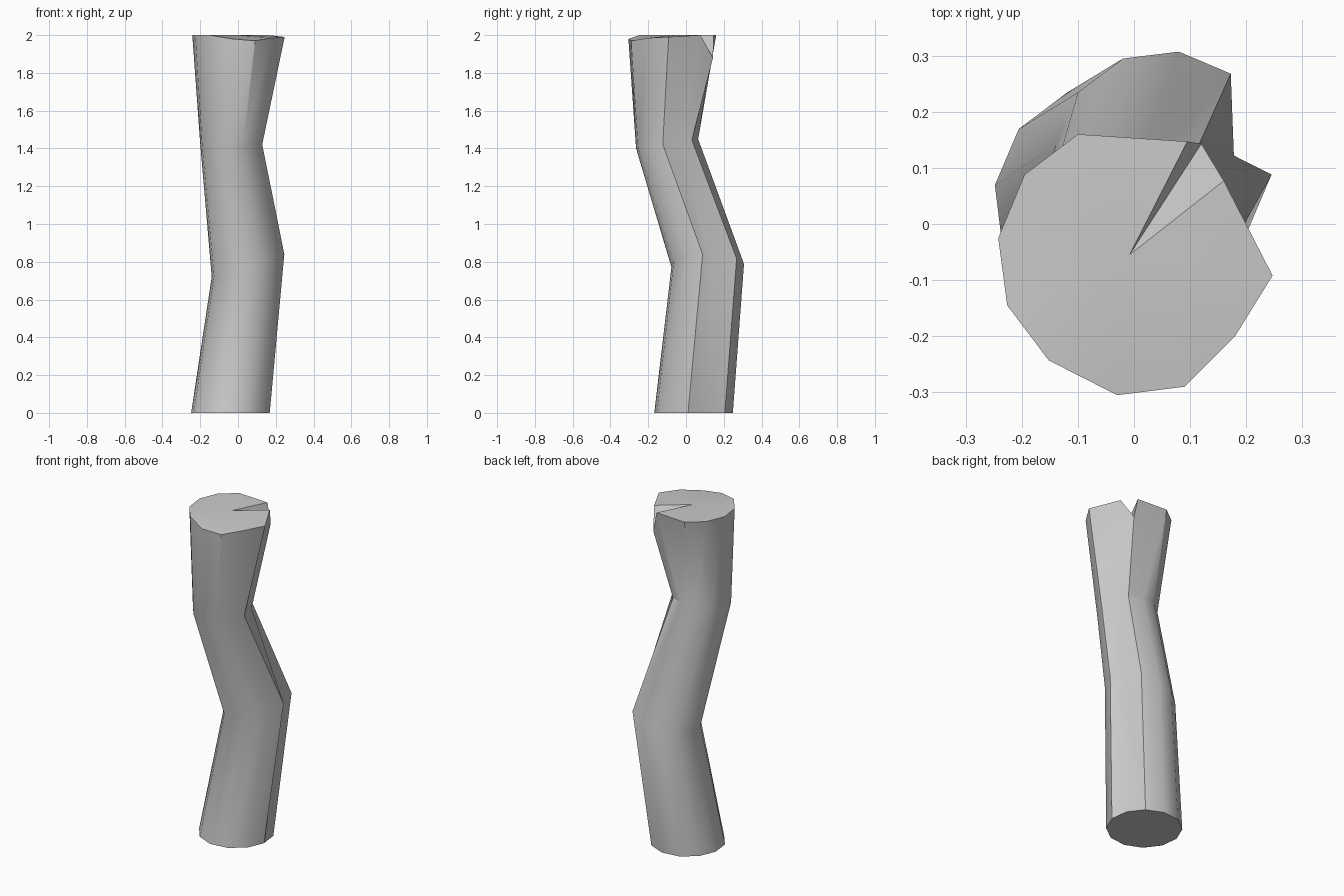
import bpy, bmesh
from math import cos, sin, radians

if "Cube" in bpy.data.objects:
    bpy.data.objects.remove(bpy.data.objects["Cube"])

SIDES, START = 12, -8   # every ring has a vertex each 30 degrees, from -8


def ring(cx, cy, cz, r, tilt_x=0.0, tilt_y=0.0):
    pts = []
    for i in range(SIDES):
        a = radians(START + 30 * i)
        dx, dy = r * cos(a), r * sin(a)
        pts.append((cx + dx, cy + dy, cz + tilt_x * dx + tilt_y * dy))
    return pts


# crooked trunk: base, lower bend, upper bend
base = ring(-0.04, 0.04, 0.0, 0.21)
lower_bend = ring(0.053, 0.115, 0.78, 0.194, tilt_x=0.31)
lower_bend[1] = (0.178, 0.122, 0.82)   # dent forming a groove
upper_bend = ring(-0.036, -0.1, 1.425, 0.166, tilt_y=0.15)

# irregular cut top, with the split at the third vertex
cut = [(0.247, -0.092, 1.99), (0.16, 0.077, 2), (0.12, 0.143, 1.88),
       (0.095, 0.147, 2), (-0.10, 0.16, 2), (-0.195, 0.088, 2),
       (-0.242, -0.025, 2), (-0.226, -0.145, 2), (-0.152, -0.243, 2),
       (-0.03, -0.305, 1.98), (0.09, -0.29, 1.97), (0.18, -0.2, 1.985)]

bm = bmesh.new()
rings = [[bm.verts.new(p) for p in r] for r in (base, lower_bend, upper_bend, cut)]

# bark between rings
for lo, hi in zip(rings, rings[1:]):
    for i in range(SIDES):
        j = (i + 1) % SIDES
        bm.faces.new((lo[i], lo[j], hi[j], hi[i]))

# flat underside and fan-shaped cut face meeting at the heart of the log
bm.faces.new(rings[0][::-1])
heart = bm.verts.new((-0.008, -0.055, 2))
for i in range(SIDES):
    bm.faces.new((rings[-1][i], rings[-1][(i + 1) % SIDES], heart))

mesh = bpy.data.meshes.new("trunk")
bm.to_mesh(mesh)
bm.free()
trunk = bpy.data.objects.new("trunk", mesh)
bpy.context.collection.objects.link(trunk)
bpy.context.view_layer.objects.active = trunk
trunk.select_set(True)
bpy.ops.object.shade_smooth_by_angle(angle=radians(35))
